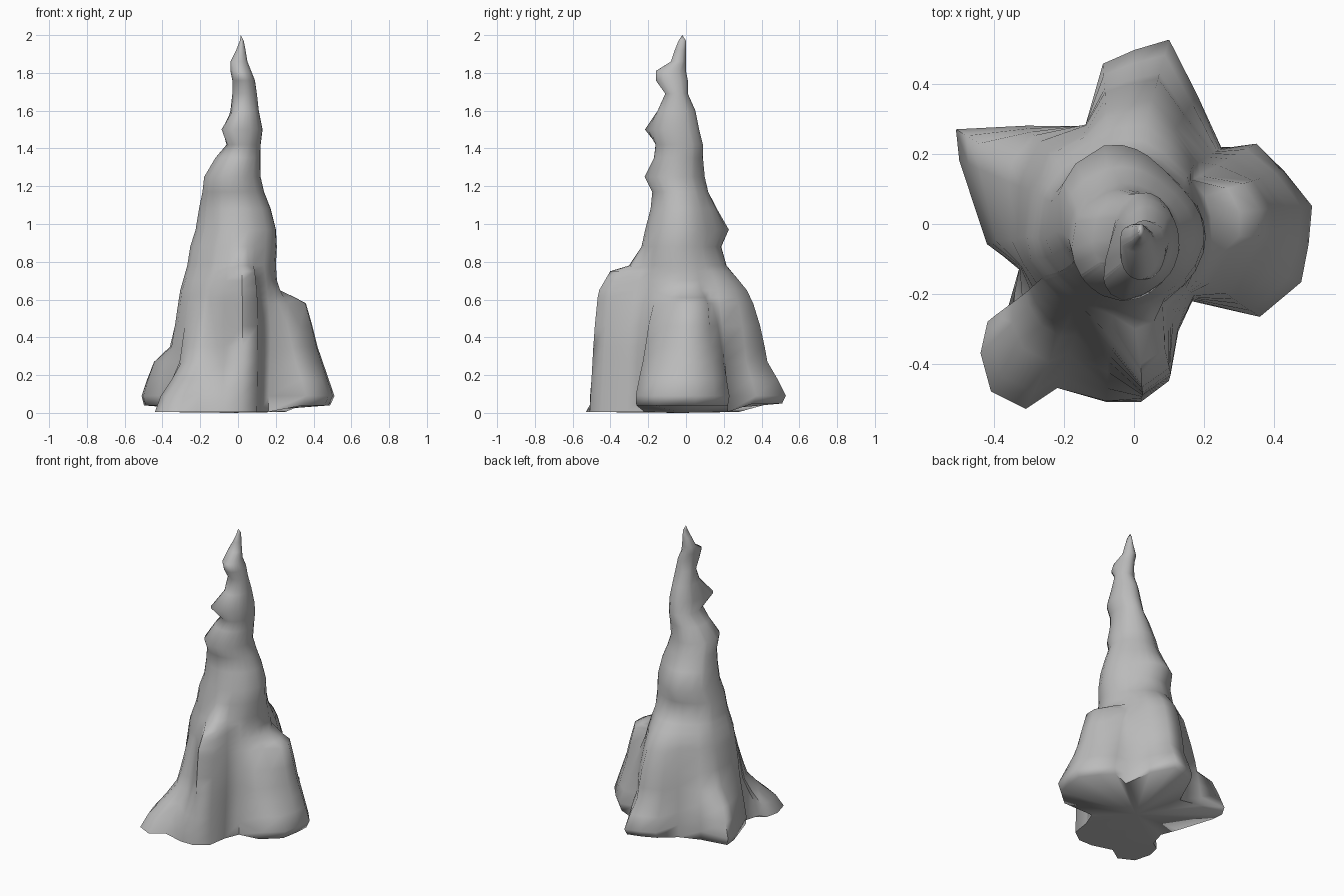
import bpy, bmesh, math
from mathutils import Vector

cube = bpy.data.objects.get("Cube")
if cube:
    bpy.data.objects.remove(cube, do_unlink=True)

# Spire extents by height: z, x min, x max, y min, y max
SPIRE = [
    (0, -.31, .2, -.3, .24), (.4, -.32, .22, -.29, .25), (.65, -.31, .21, -.27, .24),
    (.8, -.27, .2, -.25, .2), (.88, -.26, .21, -.24, .19), (.97, -.23, .21, -.22, .21),
    (1.08, -.21, .18, -.19, .17), (1.17, -.19, .14, -.18, .12), (1.25, -.18, .12, -.22, .1),
    (1.35, -.12, .12, -.17, .09), (1.42, -.06, .12, -.16, .09), (1.5, -.06, .13, -.18, .07),
    (1.6, -.04, .11, -.15, .05), (1.69, -.03, .1, -.11, .01), (1.76, -.03, .09, -.16, .01),
    (1.81, -.04, .07, -.16, 0), (1.86, -.04, .05, -.08, 0), (1.92, -.01, .04, -.06, 0),
    (1.97, .01, .03, -.04, 0),
]

# How far each buttress still reaches out, by height: (z, reach)
REACH = {
    "right_low": [(0, .93), (.08, 1), (.2, .8), (.3, .6), (.5, .38), (.62, .12), (.7, 0)],
    "right_crest": [(0, .93), (.08, 1), (.35, .66), (.59, .47), (.64, .05), (.7, 0)],
    "right_back": [(0, .93), (.08, 1), (.3, .6), (.5, .3), (.62, 0)],
    "back": [(0, .93), (.11, 1), (.25, .66), (.55, .45), (.67, .27), (.8, 0)],
    "left_back": [(0, .95), (.1, 1), (.3, .75), (.5, .45), (.78, 0)],
    "left": [(0, .95), (.1, 1), (.29, .67), (.36, .25), (.65, 0)],
    "foot": [(0, 1), (.05, 1), (.12, .7), (.26, .25), (.4, .1), (.6, 0)],
    "slope": [(0, 1), (.1, 1), (.2, .8), (.32, .5), (.6, .35), (.78, 0)],
    "crest": [(0, 1), (.35, .95), (.64, .93), (.75, .7), (.78, .25), (.85, 0)],
    "valley": [(0, 1), (.4, .6), (.8, 0)],
    "web": [(0, 1), (.5, .9), (.72, .3), (.8, 0)],
}
LIFT = {"right_low": .04, "right_crest": .04, "right_back": .04,
        "back": .05, "left_back": .03, "left": .04}

# Footprint of each buttress, counter-clockwise
FOOTPRINT = [
    ("web", [(.16, -.22)]),
    ("right_low", [(.36, -.27), (.48, -.17)]),
    ("right_crest", [(.5, -.06), (.51, .05), (.43, .15)]),
    ("right_back", [(.35, .23)]),
    ("valley", [(.25, .22)]),
    ("back", [(.18, .37), (.1, .53), (0, .5), (-.09, .46)]),
    ("web", [(-.14, .28)]),
    ("left_back", [(-.31, .28)]),
    ("left", [(-.51, .27), (-.5, .18), (-.42, -.06)]),
    ("valley", [(-.33, -.13)]),
    ("foot", [(-.37, -.27), (-.42, -.28), (-.44, -.37), (-.41, -.48), (-.31, -.53), (-.22, -.47)]),
    ("slope", [(-.08, -.51)]),
    ("crest", [(.02, -.51), (.1, -.45)]),
    ("web", [(.12, -.32)]),
]

# Knobs and hollows: direction in degrees, height, push, angular width, tallness
KNOBS = [
    (110, .97, .03, 35, .05), (230, 1.5, .065, 35, .05),
    (45, 1, -.04, 40, .13), (225, .85, -.025, 35, .25),
]


def sample(table, z):
    """Linear interpolation of the rows of a table keyed by height."""
    if z >= table[-1][0]:
        return table[-1][1:]
    for a, b in zip(table, table[1:]):
        if a[0] <= z <= b[0]:
            t = (z - a[0]) / (b[0] - a[0])
            return [p + (q - p) * t for p, q in zip(a[1:], b[1:])]


def spire_point(angle, z):
    """Point on the oval spire section, with knobs and hollows applied."""
    x0, x1, y0, y1 = sample(SPIRE, z)
    direction = Vector((math.cos(angle), math.sin(angle)))
    point = Vector(((x0 + x1) / 2 + direction.x * (x1 - x0) / 2,
                    (y0 + y1) / 2 + direction.y * (y1 - y0) / 2))
    for degrees, height, push, width, tall in KNOBS:
        turn = (math.degrees(angle) - degrees + 180) % 360 - 180
        point += direction * push * math.exp(-(turn / width) ** 2 - ((z - height) / tall) ** 2)
    return point


def ring_point(lobe, base, z):
    """Blend the spire section with the spreading buttress."""
    angle = math.atan2(base.y + .03, base.x + .04)
    start = spire_point(angle, 0)
    reach = sample(REACH[lobe], z)[0]
    xy = spire_point(angle, z) + (base - start) * reach
    height = LIFT.get(lobe, .005) if z == 0 else z
    return Vector((xy.x, xy.y, height))


# Rock body: stacked rings closed by a tip and a base
columns = [(lobe, Vector(p)) for lobe, points in FOOTPRINT for p in points]
heights = {0, .09, .18, .27, .35, .46, .58, .61, .65, .7, .75, .78}
heights = sorted(heights | {row[0] for row in SPIRE if row[0] > .8})
bm = bmesh.new()
rings = [[bm.verts.new(ring_point(lobe, base, z)) for lobe, base in columns] for z in heights]
count = len(columns)
for low, high in zip(rings, rings[1:]):
    for i in range(count):
        j = (i + 1) % count
        bm.faces.new((low[i], low[j], high[j], high[i]))
tip = bm.verts.new((.015, -.02, 2))
floor = bm.verts.new((-.04, -.03, 0))
for i in range(count):
    j = (i + 1) % count
    bm.faces.new((rings[-1][i], rings[-1][j], tip))
    bm.faces.new((rings[0][j], rings[0][i], floor))
bmesh.ops.recalc_face_normals(bm, faces=bm.faces)

mesh = bpy.data.meshes.new("rock_spire")
bm.to_mesh(mesh)
bm.free()
rock = bpy.data.objects.new("rock_spire", mesh)
bpy.context.collection.objects.link(rock)

# Plain grey stone
stone = bpy.data.materials.new("grey_stone")
stone.use_nodes = True
grey = (.5, .5, .5, 1)
stone.diffuse_color = grey
stone.node_tree.nodes["Principled BSDF"].inputs["Base Color"].default_value = grey
mesh.materials.append(stone)

bpy.context.view_layer.objects.active = rock
rock.select_set(True)
bpy.ops.object.shade_smooth_by_angle(angle=math.radians(80))
